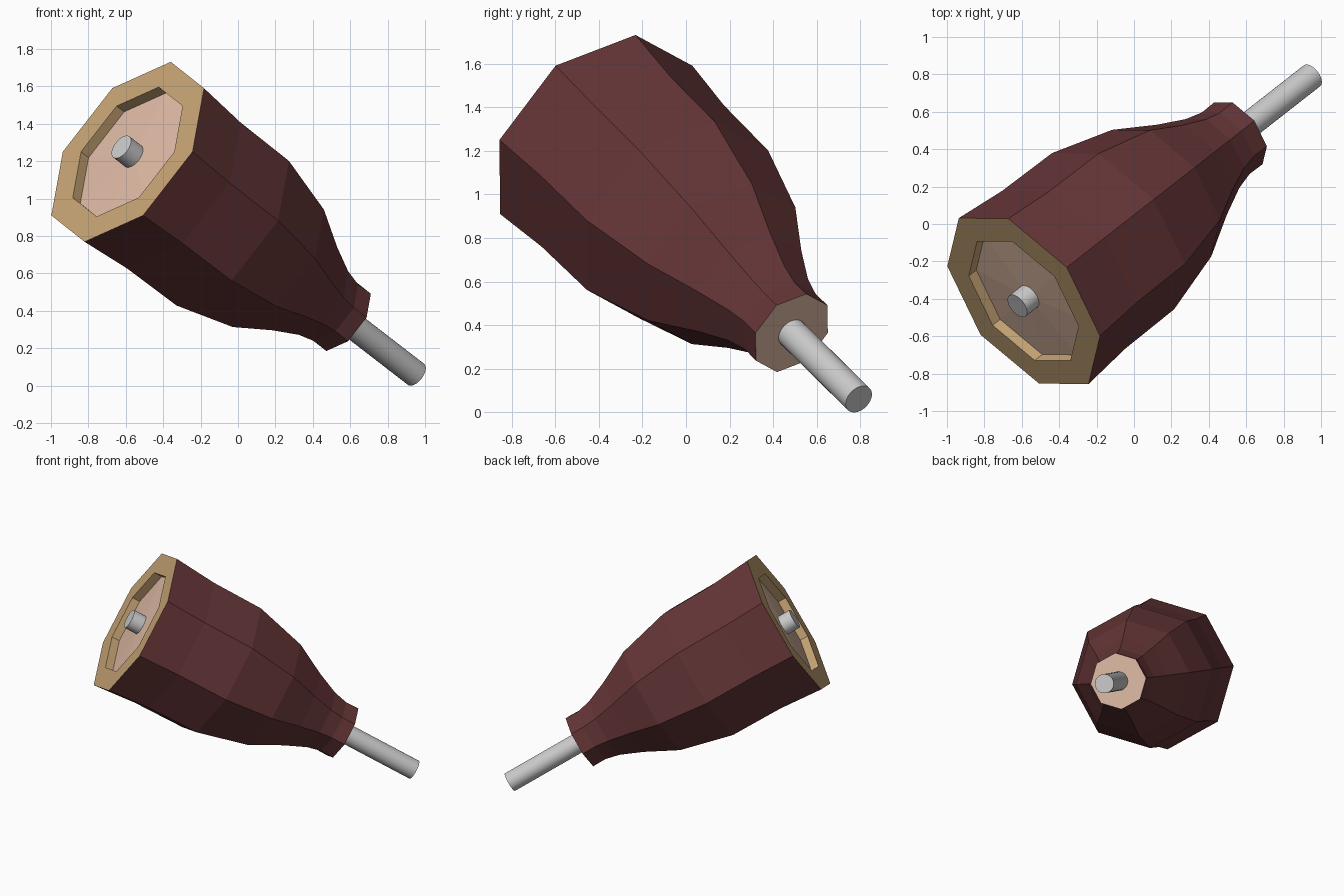
import bpy, math
from mathutils import Matrix, Vector

if "Cube" in bpy.data.objects:
    bpy.data.objects.remove(bpy.data.objects["Cube"])

# Tilted frame: local z runs along the rod, local x points as far up as possible
heading, dip = math.radians(38), math.radians(31.3)
axis = Vector((math.cos(dip) * math.cos(heading), math.cos(dip) * math.sin(heading), -math.sin(dip)))
up = Vector((math.sin(dip) * math.cos(heading), math.sin(dip) * math.sin(heading), math.cos(dip)))
side = axis.cross(up)
FRAME = Matrix.Translation((-0.59, -0.412, 1.25)) @ Matrix((up, side, axis)).transposed().to_4x4()


def material(name, color):
    m = bpy.data.materials.new(name)
    m.diffuse_color = (*color, 1)
    m.use_nodes = True
    m.node_tree.nodes["Principled BSDF"].inputs["Base Color"].default_value = m.diffuse_color
    return m


def lathe(name, profile, sides, mat=None):
    """Spin (radius, distance) points around the axis; radius 0 closes to a point."""
    verts, rings, faces = [], [], []
    for r, t in profile:
        n = 1 if r == 0 else sides
        start = len(verts)
        for k in range(n):
            a = math.tau * k / sides
            verts.append((r * math.cos(a), r * math.sin(a), t))
        rings.append([start + k % n for k in range(sides + 1)])
    for lo, hi in zip(rings, rings[1:]):
        for k in range(sides):
            quad = [lo[k], lo[k + 1], hi[k + 1], hi[k]]
            faces.append(list(dict.fromkeys(quad)))
    mesh = bpy.data.meshes.new(name)
    mesh.from_pydata(verts, [], faces)
    obj = bpy.data.objects.new(name, mesh)
    bpy.context.collection.objects.link(obj)
    obj.matrix_world = FRAME
    if mat:
        mesh.materials.append(mat)
    return obj


red = material("dark_red", (0.13, 0.036, 0.038))
tan = material("tan", (0.58, 0.38, 0.18))
pink = material("pale_pink", (0.75, 0.50, 0.38))

# Octagonal tapering sleeve
lathe("sleeve", [(0.563, 0), (0.535, 0.32), (0.53, 0.71), (0.43, 1.096), (0.305, 1.335),
                 (0.233, 1.5), (0.208, 1.605), (0.21, 1.705)], 8, red)

# Rim at the wide end, with the recess wall
lathe("rim", [(0.405, 0.06), (0.405, 0), (0.563, 0)], 8, tan)

# Shallow recess floor and narrow end cap
lathe("recess_floor", [(0, 0.04), (0.405, 0.06)], 8, pink)
lathe("narrow_end_cap", [(0.21, 1.705), (0, 1.705)], 8, pink)

# Round rod running through the middle
rod = lathe("rod", [(0, -0.05), (0.071, -0.05), (0.071, 2.29), (0, 2.29)], 32)
bpy.context.view_layer.objects.active = rod
rod.select_set(True)
bpy.ops.object.shade_smooth_by_angle(angle=math.radians(30))
